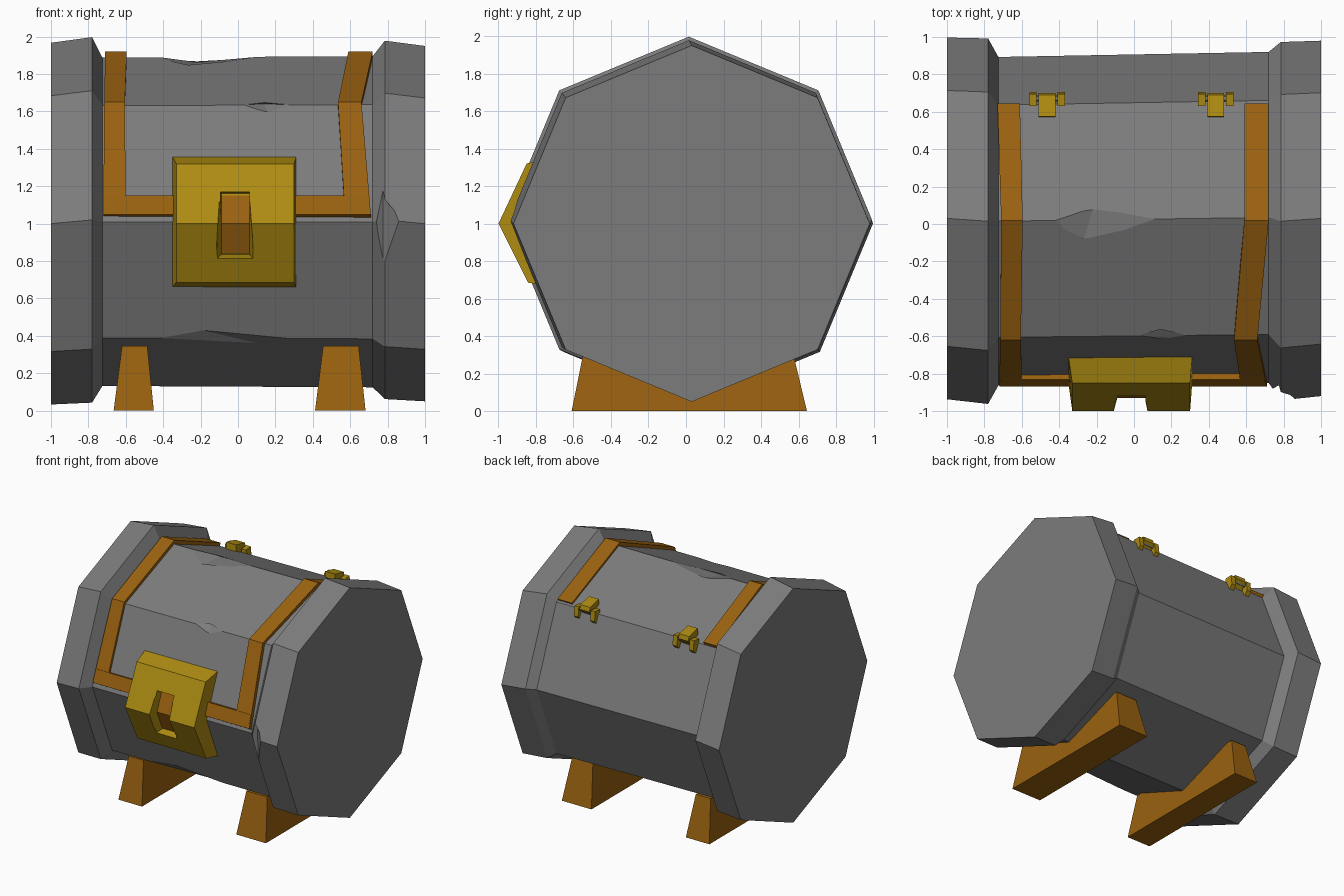
import bpy, bmesh, math
from mathutils import Vector

cube = bpy.data.objects.get("Cube")
if cube:
    bpy.data.objects.remove(cube, do_unlink=True)


def material(name, rgb):
    m = bpy.data.materials.new(name)
    m.use_nodes = True
    m.diffuse_color = (*rgb, 1)
    m.node_tree.nodes["Principled BSDF"].inputs["Base Color"].default_value = (*rgb, 1)
    return m


GREY = material("iron grey", (0.2, 0.2, 0.2))
BROWN = material("warm brown", (0.32, 0.12, 0.005))
GOLD = material("old gold", (0.42, 0.26, 0.006))


def finish(name, bm, mat):
    bmesh.ops.recalc_face_normals(bm, faces=bm.faces)
    mesh = bpy.data.meshes.new(name)
    bm.to_mesh(mesh)
    bm.free()
    if mat:
        mesh.materials.append(mat)
    ob = bpy.data.objects.new(name, mesh)
    bpy.context.collection.objects.link(ob)
    return ob


def loft(name, rings, mat):
    """Skin closed rings of points and cap both ends."""
    bm = bmesh.new()
    vs = [[bm.verts.new(p) for p in ring] for ring in rings]
    n = len(rings[0])
    for a, b in zip(vs, vs[1:]):
        for i in range(n):
            j = (i + 1) % n
            bm.faces.new((a[i], a[j], b[j], b[i]))
    bm.faces.new(vs[0])
    bm.faces.new(vs[-1])
    return finish(name, bm, mat)


def cut(ob, cutter):
    mod = ob.modifiers.new("cut", 'BOOLEAN')
    mod.operation = 'DIFFERENCE'
    mod.solver = 'EXACT'
    mod.object = cutter
    cutter.hide_render = True
    cutter.hide_set(True)


def octagon(x, r, cy, cz):
    return [(x, cy + r * math.cos(k * math.pi / 4), cz + r * math.sin(k * math.pi / 4))
            for k in range(8)]


# Barrel with thick end rims
barrel = loft("barrel", [octagon(*s) for s in (
    (-1, 0.967, 0.03, 1.0), (-0.78, 0.977, 0.015, 1.02), (-0.725, 0.878, 0.015, 1.01),
    (0.72, 0.885, 0.035, 1.01), (0.785, 0.958, 0.015, 1.02), (1, 0.95, 0.03, 1.0))], GREY)

# Chips knocked out of the barrel edges: two edge points, two dent points, one outer point
chips = (
    ((-0.46, 0.03, 1.9), (0.18, 0.03, 1.9), (-0.27, -0.09, 1.838), (-0.22, 0.08, 1.862), (-0.2, 0.03, 1.96)),
    ((0, -0.61, 1.635), (0.32, -0.61, 1.635), (0.16, -0.61, 1.595), (0.14, -0.545, 1.64), (0.15, -0.7, 1.7)),
    ((-0.53, -0.61, 0.385), (0.33, -0.6, 0.385), (-0.23, -0.63, 0.44), (0.23, -0.5, 0.33), (0, -0.72, 0.3)),
    ((0.775, -0.86, 1.18), (0.775, -0.84, 0.75), (0.87, -0.945, 1.01), (0.74, -0.87, 1.01), (0.75, -1.02, 1.01)),
)
bm = bmesh.new()
for chip in chips:
    bmesh.ops.convex_hull(bm, input=[bm.verts.new(p) for p in chip])
cut(barrel, finish("chip_cutter", bm, None))


# Lid straps running over the upper faces
def strap(name, spans):
    path = (((0.61, 1.58), (0.645, 1.655)), ((0.02, 1.83), (0.02, 1.92)),
            ((-0.56, 1.59), (-0.62, 1.65)), ((-0.8, 1.01), (-0.868, 1.05)))
    rings = []
    for (x0, x1), (inner, outer) in zip(spans, path):
        rings.append([(x0, *inner), (x1, *inner), (x1, *outer), (x0, *outer)])
    return loft(name, rings, BROWN)


strap("right_strap", ((-0.73, -0.61), (-0.71, -0.595), (-0.715, -0.605), (-0.72, -0.6)))
strap("left_strap", ((0.59, 0.72), (0.59, 0.72), (0.535, 0.66), (0.572, 0.71)))
loft("front_bar", [[(x, -0.8, 1.01), (x, -0.868, 1.05), (x, -0.832, 1.15), (x, -0.77, 1.13)]
                   for x in (-0.71, 0.7)], BROWN)

# Bent latch plate with tapered keyhole recess
plate = loft("latch", [
    [(xb, -0.7, 1.36), (xb, -0.84, 1.0), (xb, -0.7, 0.66),
     (xf, -0.842, 0.685), (xf, -1.0, 1.0), (xf, -0.85, 1.32)]
    for xb, xf in ((-0.352, -0.33), (0.312, 0.3))], GOLD)


def keyhole(name, front, back, mat, widths):
    return loft(name, [
        [(b, back + 0.07, 1.16), (b, back, 1.0), (b, back + 0.075, 0.835),
         (low, front + 0.1, 0.805), (mid, front, 1.0), (top, front + 0.08, 1.175)]
        for b, low, mid, top in widths], mat)


cut(plate, keyhole("keyhole_cutter", -1.03, -0.925, None,
                   ((-0.088, -0.12, -0.108, -0.097), (0.062, 0.086, 0.072, 0.06))))
loft("keyhole_inlay", [
    [(x, -0.858, 1.15), (x, -0.922, 1.0), (x, -0.853, 0.84),
     (x, -0.862, 0.84), (x, -0.931, 1.0), (x, -0.867, 1.15)]
    for x in (-0.088, 0.062)], BROWN)


# Trestle feet, wider at the floor
def foot(name, x0, x1, t0, t1):
    return loft(name, [
        [(x0, -0.61, 0), (x1, -0.61, 0), (x1, 0.645, 0), (x0, 0.645, 0)],
        [(t0, -0.54, 0.345), (t1, -0.54, 0.345), (t1, 0.565, 0.335), (t0, 0.565, 0.335)]], BROWN)


foot("right_foot", -0.665, -0.45, -0.62, -0.485)
foot("left_foot", 0.412, 0.682, 0.455, 0.645)

# Hinges: one lid tab between two body knuckles, joined by a pin
tab = ((0.57, 1.63), (0.65, 1.6), (0.7, 1.655), (0.69, 1.69), (0.575, 1.715))
knuckle = ((0.63, 1.665), (0.63, 1.61), (0.675, 1.56), (0.705, 1.59), (0.695, 1.67))


def slab(name, profile, x0, x1, mat):
    return loft(name, [[(x, y, z) for y, z in profile] for x in (x0, x1)], mat)


pin = [(0.672 + 0.017 * math.cos(k * math.pi / 3), 1.645 + 0.017 * math.sin(k * math.pi / 3))
       for k in range(6)]
for side, x in (("right", -0.465), ("left", 0.437)):
    slab(side + "_hinge_tab", tab, x - 0.045, x + 0.045, GOLD)
    slab(side + "_hinge_pin", pin, x - 0.085, x + 0.085, GREY)
    for tag, s in (("outer", -1), ("inner", 1)):
        slab(f"{side}_hinge_{tag}_knuckle", knuckle, x + s * 0.055, x + s * 0.095, GOLD)
